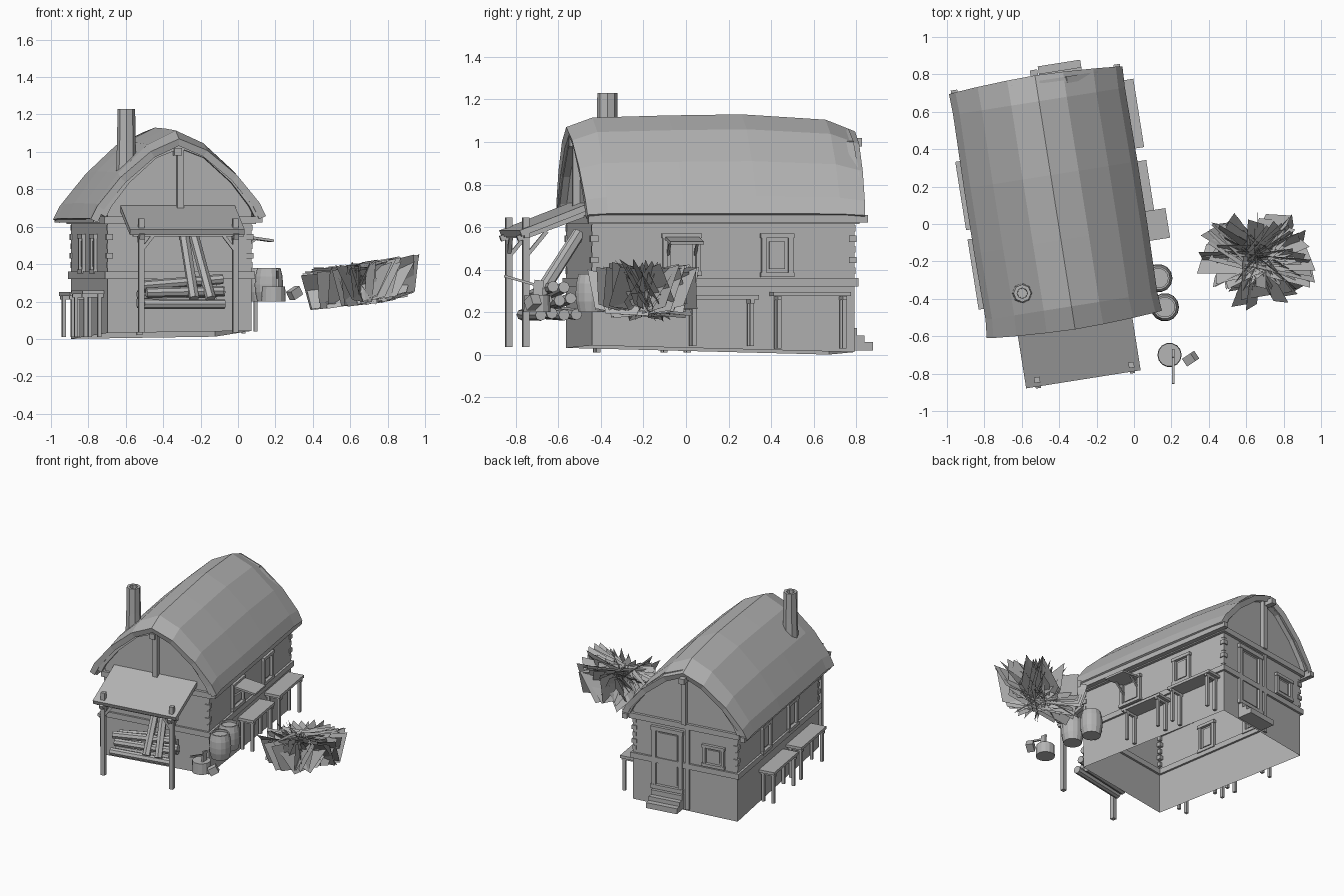
import bpy, bmesh, math, random
from mathutils import Matrix, Vector

random.seed(7)
cube = bpy.data.objects.get("Cube")
if cube:
    bpy.data.objects.remove(cube)

grey = bpy.data.materials.new("plain_grey")
grey.use_nodes = True
grey.diffuse_color = (0.46, 0.46, 0.46, 1)
grey.node_tree.nodes["Principled BSDF"].inputs["Base Color"].default_value = (0.46, 0.46, 0.46, 1)

# The house is turned on its plot; house parts are made in its own frame
HOUSE = Matrix.Translation((-0.41, 0.115, 0)) @ Matrix.Rotation(math.radians(9), 4, 'Z')
WORLD = Matrix.Identity(4)
HW, HL = 0.39, 0.625            # half width and half length of the walls


def finish(name, bm, frame=HOUSE, recalc=True):
    if recalc:
        bmesh.ops.recalc_face_normals(bm, faces=bm.faces[:])
    mesh = bpy.data.meshes.new(name)
    bm.to_mesh(mesh)
    bm.free()
    mesh.transform(frame)
    mesh.materials.append(grey)
    ob = bpy.data.objects.new(name, mesh)
    bpy.context.scene.collection.objects.link(ob)
    return ob


def box(bm, lo, hi, turn=WORLD):
    lo, hi = Vector(lo), Vector(hi)
    m = turn @ Matrix.Translation((lo + hi) / 2) @ Matrix.Diagonal((*(hi - lo), 1))
    bmesh.ops.create_cube(bm, size=1, matrix=m)


def beam(bm, p, q, w=0.03, d=None, sides=4):
    """Straight timber from p to q: square, or round with more sides."""
    p, q = Vector(p), Vector(q)
    m = Matrix.Translation((p + q) / 2) @ (q - p).to_track_quat('Z', 'Y').to_matrix().to_4x4()
    if sides == 4:
        m = m @ Matrix.Diagonal((w, d or w, (q - p).length, 1))
        bmesh.ops.create_cube(bm, size=1, matrix=m)
    else:
        bmesh.ops.create_cone(bm, cap_ends=True, segments=sides, radius1=w / 2,
                              radius2=w / 2, depth=(q - p).length, matrix=m)


def lathe(name, profile, x, y, sides):
    bm = bmesh.new()
    rings = []
    for r, z in profile:
        rings.append([bm.verts.new((x + r * math.cos(a), y + r * math.sin(a), z))
                      for a in (2 * math.pi * i / sides for i in range(sides))])
    for a, b in zip(rings, rings[1:]):
        for i in range(sides):
            j = (i + 1) % sides
            bm.faces.new((a[i], a[j], b[j], b[i]))
    bm.faces.new(rings[0][::-1])
    bm.faces.new(rings[-1])
    return finish(name, bm, WORLD)


# Roof: curved profile carried through rings that droop at both ends
half = [(0.465, 0.665), (0.43, 0.745), (0.31, 0.91), (0.15, 1.06)]
profile = half + [(0, 1.13)] + [(-x, z - 0.02 * x / 0.465) for x, z in reversed(half)]
bm = bmesh.new()
rings = []
for y, drop, wide in ((-0.655, 0.06, 1.02), (-0.56, 0.015, 1), (-0.2, 0.005, 1.01),
                      (0.15, 0, 1.01), (0.55, 0.025, 1), (0.66, 0.08, 1.01)):
    ring = []
    for x, z in profile:
        lift = (z - 0.6) / 0.53
        end = 0.03 * lift * (1 if y > 0 else -1) * (abs(y) > 0.6)
        ring.append(bm.verts.new((x * wide - 0.012, y + end, z - drop * lift)))
    rings.append(ring)
for a, b in zip(rings, rings[1:]):
    for i in range(len(profile) - 1):
        bm.faces.new((a[i], a[i + 1], b[i + 1], b[i]))
roof = finish("roof", bm)
solid = roof.modifiers.new("thickness", 'SOLIDIFY')
solid.thickness = 0.04
solid.offset = -1 if roof.data.polygons[0].normal.z > 0 else 1

# Walls: open shell with gables that follow the roof curve
bm = bmesh.new()
outline = [(-HW, 0), (HW, 0), (HW, 0.69), (0.28, 0.86), (0.14, 0.99), (0, 1.04),
           (-0.14, 0.99), (-0.28, 0.86), (-HW, 0.69)]
ends = []
for y in (-HL, HL):
    ends.append([bm.verts.new((x, y, z if z else 0.022 - 0.025 * y + 0.015 * x)) for x, z in outline])
    bm.faces.new(ends[-1])
for i in (1, 8):
    j = (i + 1) % 9
    bm.faces.new((ends[0][i], ends[0][j], ends[1][j], ends[1][i]))
finish("walls", bm)

# Horizontal timbers around the walls, passing through them
bm = bmesh.new()
for z, h, out in ((0.34, 0.04, 0.015), (0.635, 0.04, 0.02)):
    for s in (-1, 1):
        box(bm, (s * HW - out, -HL - out, z - h / 2), (s * HW + out, HL + out, z + h / 2))
        box(bm, (-HW, s * HL - out, z - h / 2), (HW, s * HL + out, z + h / 2))
finish("wall_beams", bm)

# Thin rough stones on the upper corners
bm = bmesh.new()
for sx in (-1, 1):
    for sy in (-1, 1):
        c = Vector((sx * (HW - 0.01), sy * (HL - 0.01), 0))
        for i in range(5):
            d = 0.013 + 0.005 * (i % 2)
            z = 0.38 + 0.05 * i
            box(bm, c + Vector((-d, -d, z)), c + Vector((d, d, z + 0.03)))
finish("corner_stones", bm)

# Gable framing and arched verge boards under both roof ends
bm = bmesh.new()
arch = [(0.42, 0.66), (0.39, 0.72), (0.29, 0.85), (0.14, 0.985), (0, 1.04)]
for s in (-1, 1):
    y = s * (HL + 0.015)
    beam(bm, (0, y, 0.65), (0, y, 1.02), 0.035)
    for m in (-1, 1):
        for (x0, z0), (x1, z1) in zip(arch, arch[1:]):
            beam(bm, (m * x0, y, z0), (m * x1, y, z1), 0.035, 0.04)
finish("gable_frames", bm)

# Ridge and eave timbers that stick out past the roof ends
bm = bmesh.new()
beam(bm, (-0.015, -0.67, 1.0), (-0.015, 0.72, 1.0), 0.04)
for s in (-1, 1):
    beam(bm, (s * 0.44 - 0.012, -0.65, 0.64), (s * 0.44 - 0.012, 0.68, 0.64), 0.035)
finish("roof_timbers", bm)


def opening(name, side, u, z0, z1, w, bar=0.022):
    """Framed window or door; side is the wall's turn about z in degrees."""
    bm = bmesh.new()
    t = Matrix.Rotation(math.radians(side), 4, 'Z')
    d = HL if side % 180 == 0 else HW
    for s in (-1, 1):
        c = u + s * (w / 2 - bar / 2)
        box(bm, (c - bar / 2, -d - 0.018, z0), (c + bar / 2, -d + 0.018, z1), t)
    for z in (z0, z1 - bar):
        box(bm, (u - w / 2 - 0.005, -d - 0.022, z), (u + w / 2 + 0.005, -d + 0.022, z + bar), t)
    k = bar + 0.015
    box(bm, (u - w / 2 + k, -d - 0.008, z0 + k), (u + w / 2 - k, -d + 0.008, z1 - k), t)
    finish(name, bm)


opening("right_window_front", 90, -0.2, 0.37, 0.57, 0.18)
opening("right_window_back", 90, 0.255, 0.365, 0.57, 0.15)
opening("left_window_front", 270, 0.2, 0.35, 0.56, 0.14)
opening("left_window_back", 270, -0.2, 0.35, 0.56, 0.14)
opening("back_window", 180, 0.215, 0.37, 0.53, 0.16)
opening("back_door", 180, -0.13, 0.13, 0.59, 0.23, 0.03)

bm = bmesh.new()
box(bm, (-0.035, HL - 0.01, 0.02), (-0.005, HL + 0.015, 0.62))
finish("back_post", bm)

# Sloping shelf above the front window on the right wall
bm = bmesh.new()
beam(bm, (HW, -0.2, 0.55), (0.565, -0.2, 0.525), 0.16, 0.014)
for y in (-0.265, -0.135):
    beam(bm, (HW, y, 0.47), (0.47, y, 0.535), 0.012)
finish("window_awning", bm)

# Back steps
bm = bmesh.new()
for y, z in ((0.735, 0.06), (0.695, 0.09), (0.66, 0.125)):
    box(bm, (0.01, HL, 0.02), (0.24, y, z))
finish("back_steps", bm)


def bench(name, s, y0, y1, top, foot):
    bm = bmesh.new()
    x0, x1 = sorted((s * 0.39, s * 0.505))
    box(bm, (x0, y0, top - 0.02), (x1, y1, top))
    for y in (y0 + 0.03, y1 - 0.03):
        for x in (s * 0.41, s * 0.485):
            beam(bm, (x, y, foot), (x, y, top - 0.02), 0.02)
        beam(bm, (x0, y, top - 0.03), (x1, y, top - 0.03), 0.018)
    finish(name, bm)


bench("right_bench_front", 1, -0.185, 0.15, 0.28, 0.04)
bench("right_bench_back", 1, 0.22, 0.59, 0.295, 0.03)
bench("left_bench_front", -1, -0.5, -0.12, 0.26, 0.01)
bench("left_bench_back", -1, -0.07, 0.3, 0.25, 0.01)

# Porch: sloping canopy on two posts with braces
bm = bmesh.new()
beam(bm, (-0.01, -0.615, 0.70), (-0.01, -0.95, 0.57), 0.62, 0.03)
finish("porch_canopy", bm)
bm = bmesh.new()
for s in (-1, 1):
    x = s * 0.255
    beam(bm, (x, -0.92, 0.035), (x, -0.92, 0.645), 0.03)
    beam(bm, (x, -0.96, 0.545), (x, -0.62, 0.67), 0.028)
    beam(bm, (x, -0.92, 0.47), (x - s * 0.07, -0.92, 0.56), 0.018)
    beam(bm, (x, -0.92, 0.46), (x, -0.82, 0.58), 0.018)
beam(bm, (-0.3, -0.92, 0.56), (0.3, -0.92, 0.56), 0.025)
finish("porch_frame", bm)

# Firewood and leaning timbers under the porch
bm = bmesh.new()
for row, count in enumerate((4, 3, 2)):
    for i in range(count):
        y = -0.86 + 0.058 * (i + row / 2)
        z = 0.195 + 0.044 * row
        beam(bm, (-0.25 + random.uniform(0, 0.06), y, z + random.uniform(-0.01, 0.01)),
             (0.17 + random.uniform(0, 0.06), y + 0.02, z + 0.02 * row + random.uniform(-0.01, 0.01)),
             0.054, sides=8)
finish("firewood", bm)
bm = bmesh.new()
for a, b in ((0.04, 0.02), (0.13, 0.07)):
    beam(bm, (a, -0.87, 0.215), (b, -0.63, 0.575), 0.055, sides=6)
finish("leaning_timbers", bm)

# Chimney with a sunken flue
lathe("chimney", [(0.056, 0.85), (0.05, 1.05), (0.047, 1.23), (0.028, 1.23), (0.026, 1.12)],
      -0.597, -0.37, 8)

# Barrels, chopping block, axe and a loose piece of wood
for name, x, y in (("barrel_back", 0.13, -0.29), ("barrel_front", 0.165, -0.445)):
    lathe(name, [(0.062, 0.2), (0.074, 0.25), (0.076, 0.29), (0.073, 0.335), (0.062, 0.38),
                 (0.052, 0.38), (0.052, 0.365)], x, y, 14)
lathe("chopping_block", [(0.065, 0.2), (0.062, 0.28)], 0.19, -0.70, 14)
bm = bmesh.new()
beam(bm, (0.21, -0.855, 0.37), (0.21, -0.68, 0.32), 0.012)
beam(bm, (0.21, -0.69, 0.35), (0.21, -0.70, 0.265), 0.014, 0.045)
finish("axe", bm, WORLD)
bm = bmesh.new()
beam(bm, (0.28, -0.735, 0.23), (0.325, -0.705, 0.26), 0.05)
finish("split_log", bm, WORLD)

# Bush: crossed flat cards fanning outward and upward, some across the middle
bm = bmesh.new()
middle = Vector((0.66, -0.19, 0))
for i in range(90):
    a = random.uniform(0, 2 * math.pi)
    out = Vector((math.cos(a), math.sin(a) * 0.85, 0))
    near = random.uniform(-0.08, 0.12)
    far = random.uniform(0.15, 0.34)
    twist = random.uniform(-0.08, 0.08)
    across = Vector((-math.sin(a), math.cos(a), 0)) * twist
    corners = []
    for r, side, z in ((near, -1, 0.205), (far * 0.85, -1, 0.21), (far, 1, 0.40), (near, 1, 0.39)):
        p = middle + out * r + across * side
        p.z = z + 0.045 * out.x * r / 0.34 + random.uniform(-0.025, 0.015)
        corners.append(bm.verts.new(p))
    bm.faces.new(corners)
finish("bush", bm, WORLD, recalc=False)
